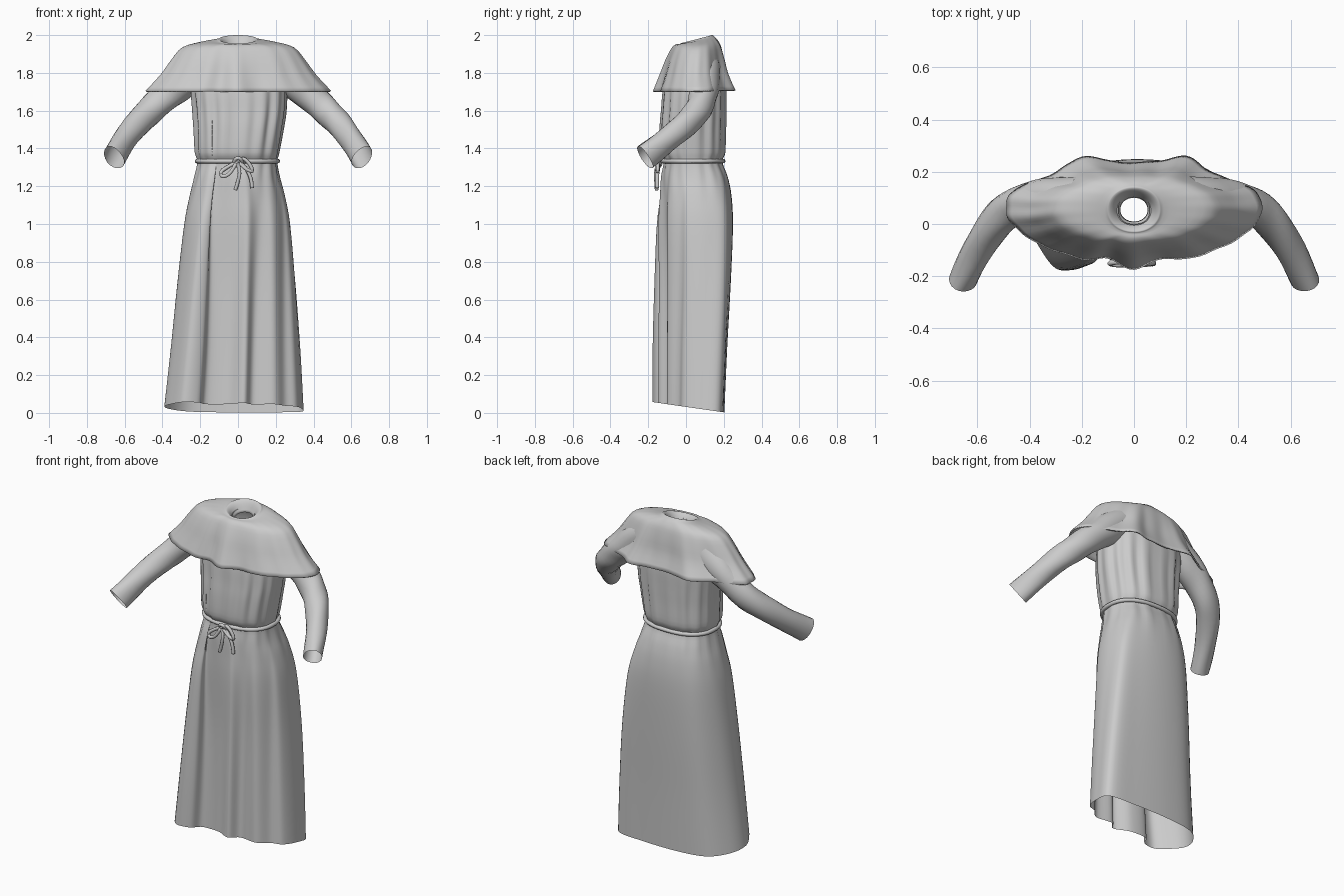
import bpy, bmesh, math
from mathutils import Vector


def spline(pts, steps, closed):
    """Catmull-Rom interpolation through key points (any dimension)."""
    n, out = len(pts), []
    get = (lambda i: Vector(pts[i % n])) if closed else (lambda i: Vector(pts[max(0, min(n - 1, i))]))
    for i in range(n if closed else n - 1):
        a, b, c, d = get(i - 1), get(i), get(i + 1), get(i + 2)
        for s in range(steps):
            t = s / steps
            out.append(0.5 * (2 * b + (c - a) * t + (2 * a - 5 * b + 4 * c - d) * t * t
                              + (3 * b - a - 3 * c + d) * t ** 3))
    if not closed:
        out.append(Vector(pts[-1]))
    return out


def loft(name, rings, cyclic=False, caps=False):
    bm = bmesh.new()
    vs = [[bm.verts.new(p) for p in r] for r in rings]
    n = len(rings[0])
    for i in range(len(vs) if cyclic else len(vs) - 1):
        a, b = vs[i], vs[(i + 1) % len(vs)]
        for j in range(n):
            k = (j + 1) % n
            bm.faces.new((a[j], a[k], b[k], b[j]))
    if caps:
        bm.faces.new(vs[0])
        bm.faces.new(vs[-1])
    bmesh.ops.recalc_face_normals(bm, faces=bm.faces)
    for f in bm.faces:
        f.smooth = True
    me = bpy.data.meshes.new(name)
    bm.to_mesh(me)
    bm.free()
    ob = bpy.data.objects.new(name, me)
    bpy.context.collection.objects.link(ob)
    return ob


def tube(name, pts, radii, sides=8, steps=5, closed=False, caps=True, wob=0.0):
    """Sweep an ellipse (side radius, up radius) along a smooth path."""
    path = spline(pts, steps, closed)
    rad = spline(radii if len(radii) == len(pts) else radii * len(pts), steps, closed)
    n, rings = len(path), []
    for i, p in enumerate(path):
        q0 = path[(i - 1) % n] if closed else path[max(i - 1, 0)]
        q1 = path[(i + 1) % n] if closed else path[min(i + 1, n - 1)]
        t = (q1 - q0).normalized()
        side = t.cross(Vector((0.02, 0.3, 1))).normalized()
        up = side.cross(t)
        ring = []
        for j in range(sides):
            a = 2 * math.pi * j / sides
            w = 1 + wob * math.sin(3 * a + i * 0.9)
            ring.append(p + side * math.cos(a) * rad[i][0] * w + up * math.sin(a) * rad[i][1] * w)
        rings.append(ring)
    return loft(name, rings, closed, caps and not closed)


def superpoint(a, e=2.4):
    c, s = math.cos(a), math.sin(a)
    return Vector((math.copysign(abs(c) ** (2 / e), c), math.copysign(abs(s) ** (2 / e), s)))


def cloth(name, hem, levels, sub, k, e):
    """Loft levels (z, x0, x1, y0, y1, fold weight, tilt, ripple) towards a hem outline."""
    x0, x1 = min(p[0] for p in hem), max(p[0] for p in hem)
    y0, y1 = min(p[1] for p in hem), max(p[1] for p in hem)
    unit = [((2 * x - x0 - x1) / (x1 - x0), (2 * y - y0 - y1) / (y1 - y0)) for x, y in hem]
    shape = spline(unit, 6, True)
    rings = []
    for z, a0, a1, b0, b1, w, tilt, rip in spline(levels, sub, False):
        ring = []
        for p in shape:
            a = math.atan2(p.y, p.x)
            q = superpoint(a, e).lerp(p, w)
            r = rip * (math.sin(k * a) + 0.5 * math.sin((k * 2 // 3) * a + 1))
            ring.append(Vector(((a0 + a1) / 2 + q.x * (a1 - a0) / 2 + r * math.cos(a),
                                (b0 + b1) / 2 + q.y * (b1 - b0) / 2 + r * math.sin(a),
                                z + tilt * q.y)))
        rings.append(ring)
    return loft(name, rings)


# Robe: pleated skirt, waist and bodice
skirt_hem = [(-0.39, -0.02), (-0.35, -0.11), (-0.29, -0.175), (-0.21, -0.16), (-0.17, -0.10),
             (-0.06, -0.10), (0.03, -0.145), (0.08, -0.09), (0.19, -0.10), (0.25, -0.04),
             (0.31, -0.01), (0.34, 0.08), (0.33, 0.18), (0.16, 0.20), (-0.08, 0.20),
             (-0.26, 0.17), (-0.36, 0.08)]
cloth("robe", skirt_hem, [
    (0.03, -0.39, 0.34, -0.175, 0.20, 1, -0.027, 0),
    (0.35, -0.355, 0.325, -0.175, 0.215, 0.95, -0.01, 0),
    (0.70, -0.32, 0.305, -0.17, 0.235, 0.8, 0, 0),
    (1.00, -0.285, 0.28, -0.165, 0.247, 0.55, 0, 0),
    (1.15, -0.255, 0.25, -0.15, 0.24, 0.35, 0, 0.001),
    (1.25, -0.228, 0.22, -0.138, 0.22, 0.2, 0, 0.003),
    (1.33, -0.212, 0.205, -0.118, 0.192, 0, 0, 0.003),
    (1.38, -0.224, 0.215, -0.138, 0.208, 0, 0, 0.004),
    (1.50, -0.228, 0.235, -0.138, 0.21, 0, 0, 0.006),
    (1.60, -0.235, 0.25, -0.13, 0.212, 0, 0, 0.006),
    (1.72, -0.245, 0.255, -0.12, 0.212, 0, 0, 0.004),
    (1.85, -0.24, 0.24, -0.09, 0.195, 0, 0, 0.001),
    (1.91, -0.19, 0.19, -0.05, 0.165, 0, 0.01, 0),
    (1.945, -0.06, 0.06, 0.0, 0.11, 0, 0.01, 0)], 4, 16, 2.4)

# Shoulder cape with rolled neckline
half = [(0.10, -0.135), (0.20, -0.135), (0.35, -0.085), (0.46, -0.01), (0.49, 0.06),
        (0.46, 0.13), (0.30, 0.20), (0.20, 0.26), (0.10, 0.245)]
cape_hem = [(0, -0.175)] + half + [(0, 0.235)] + [(-x, y) for x, y in reversed(half)]
cape = cloth("shoulder_cape", cape_hem, [
    (1.705, -0.49, 0.49, -0.175, 0.26, 1, 0.003, 0.002),
    (1.79, -0.41, 0.41, -0.14, 0.225, 0.8, 0.003, 0.003),
    (1.87, -0.352, 0.352, -0.11, 0.207, 0.5, 0.005, 0.002),
    (1.935, -0.295, 0.295, -0.078, 0.188, 0.25, 0.006, 0.001),
    (1.962, -0.20, 0.20, -0.055, 0.168, 0.1, 0.012, 0.001),
    (1.972, -0.115, 0.115, -0.036, 0.15, 0, 0.02, 0),
    (1.978, -0.098, 0.098, -0.028, 0.138, 0, 0.022, 0),
    (1.96, -0.075, 0.075, -0.01, 0.12, 0, 0.02, 0),
    (1.92, -0.052, 0.052, 0.01, 0.10, 0, 0.015, 0)], 3, 18, 2.1)
sol = cape.modifiers.new("thickness", 'SOLIDIFY')
sol.thickness = 0.008
sol.offset = -1

# Sleeves, open at the cuffs
for label, s in (("right", 1), ("left", -1)):
    tube(label + "_sleeve",
         [(s * x, y, z) for x, y, z in ((0.20, 0.09, 1.82), (0.30, 0.095, 1.745), (0.38, 0.09, 1.68),
                                        (0.46, 0.065, 1.605), (0.53, 0.005, 1.535),
                                        (0.60, -0.10, 1.445), (0.657, -0.217, 1.352))],
         [(0.09, 0.10), (0.085, 0.09), (0.075, 0.08), (0.07, 0.075), (0.066, 0.07), (0.058, 0.066),
          (0.053, 0.072)], 20, 4, caps=False, wob=0.025)

# Rope belt round the waist
belt = []
for i in range(28):
    p = superpoint(2 * math.pi * i / 28)
    belt.append((-0.003 + p.x * 0.214, 0.037 + p.y * 0.16, 1.333))
tube("rope_belt", belt, [(0.012, 0.012)], 8, 3, closed=True)

# Knot, bow loops and hanging ends
R = [(0.010, 0.010)]
tube("belt_knot", [(-0.022, -0.135, 1.315), (-0.012, -0.155, 1.345), (0.012, -0.158, 1.345),
                   (0.022, -0.14, 1.32), (0.0, -0.15, 1.308)], R, closed=True)
tube("left_bow_loop", [(0, -0.145, 1.33), (-0.05, -0.145, 1.305), (-0.09, -0.15, 1.275),
                       (-0.08, -0.155, 1.252), (-0.045, -0.157, 1.268), (-0.01, -0.152, 1.32)], R)
tube("right_bow_loop", [(0, -0.145, 1.33), (0.03, -0.15, 1.345), (0.062, -0.15, 1.315),
                        (0.075, -0.15, 1.28), (0.045, -0.155, 1.29), (0.01, -0.152, 1.32)], R)
tube("long_rope_end", [(0.01, -0.145, 1.325), (0.045, -0.15, 1.29), (0.068, -0.152, 1.24),
                       (0.075, -0.152, 1.19)], R)
tube("short_rope_end", [(0, -0.15, 1.32), (0.008, -0.16, 1.27), (-0.002, -0.158, 1.22),
                        (-0.015, -0.155, 1.18)], R)
